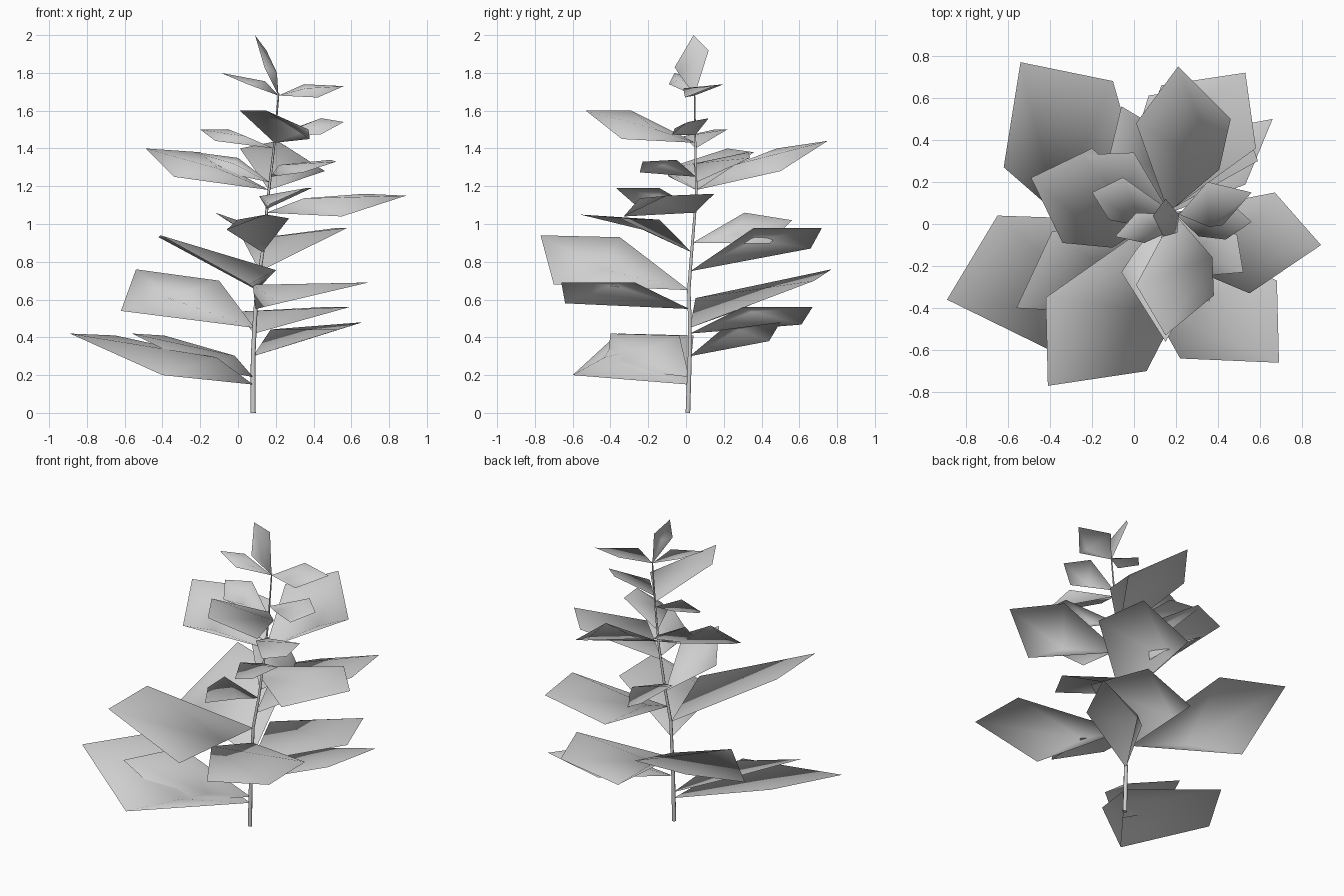
import bpy
import bmesh
from mathutils import Vector

default_cube = bpy.data.objects.get("Cube")
if default_cube:
    bpy.data.objects.remove(default_cube, do_unlink=True)

# One plain grey for the whole plant
grey = bpy.data.materials.new("plain_grey")
grey.use_nodes = True
colour = (0.62, 0.62, 0.62, 1)
grey.diffuse_color = colour
grey.node_tree.nodes["Principled BSDF"].inputs["Base Color"].default_value = colour

# Stem centreline, in hundredths of a unit
STEM_PATH = [Vector(point) / 100 for point in (
    (8, 1, 0), (8, 2, 30), (9, 2, 50), (10, 1.5, 65), (13, 3, 85),
    (16, 5.5, 115), (19, 5, 140), (21.5, 4.5, 169))]


def stem_point(height):
    """Point on the stem at a given height."""
    for low, high in zip(STEM_PATH, STEM_PATH[1:]):
        if height <= high.z:
            return low.lerp(high, (height - low.z) / (high.z - low.z))
    return STEM_PATH[-1].copy()


def build_stem():
    """Slender tapering stem swept along its centreline."""
    curve = bpy.data.curves.new("stem", "CURVE")
    curve.dimensions = "3D"
    curve.bevel_depth = 0.014
    curve.bevel_resolution = 1
    curve.use_fill_caps = True
    spline = curve.splines.new("POLY")
    spline.points.add(len(STEM_PATH) - 1)
    for spline_point, position in zip(spline.points, STEM_PATH):
        spline_point.co = (*position, 1)
        spline_point.radius = 1 - 0.7 * position.z / STEM_PATH[-1].z
    curve.materials.append(grey)
    stem = bpy.data.objects.new("stem", curve)
    bpy.context.collection.objects.link(stem)


def build_leaf(name, height, tip, corner, second_corner=None):
    """Kite-shaped blade fanned around a raised crown near its lower side.

    Without a second corner, the first is mirrored across the midrib."""
    base = stem_point(height / 100)
    midrib = Vector(tip) / 100 - base
    side = Vector(corner) / 100 - base
    if second_corner:
        other_side = Vector(second_corner) / 100 - base
    else:
        other_side = 2 * side.project(midrib) - side
    low, high = sorted((side, other_side), key=lambda offset: offset.z)
    normal = midrib.cross(low).normalized()
    if normal.z < 0:
        normal.negate()
    sideways = low - low.project(midrib)
    crown = midrib * 0.34 + sideways * 0.76 + normal * midrib.length * 0.14

    bm = bmesh.new()
    root, upper, end, lower, peak = [
        bm.verts.new(base + offset)
        for offset in (Vector(), high, midrib, low, crown)]
    rim = (root, upper, end, lower)
    faces = [bm.faces.new((start, stop, peak))
             for start, stop in zip(rim, rim[1:] + rim[:1])]
    for face in faces:
        face.smooth = True
    bm.normal_update()
    if faces[1].normal.z < 0:
        bmesh.ops.reverse_faces(bm, faces=faces)
    mesh = bpy.data.meshes.new(name)
    bm.to_mesh(mesh)
    bm.free()
    mesh.materials.append(grey)
    leaf = bpy.data.objects.new(name, mesh)
    bpy.context.collection.objects.link(leaf)


# Each leaf: height on the stem, tip, one or two side corners (hundredths)
LOWER_LEAVES = (
    (15, (-89, -36, 42), (-40, -60, 20), (-65, 4, 41)),
    (19, (-56, -40, 42), (-20, -42, 24)),
    (30, (66, 50, 48), (34, 44, 38)),
    (42, (45, 67, 56), (59, 30, 56)),
    (45, (-54, 77, 76), (-62, 27, 54), (-10, 68, 70)),
    (55, (69, -66, 69), (68, -27, 69), (22, -64, 58)),
    (65, (-41, -77, 94), (-42, -35, 93), (6, -70, 68)),
)
MIDDLE_LEAVES = (
    (75, (53, 72, 98), (58, 36, 98), (13, 66, 87)),
    (85, (15, -56, 105), (-6, -23, 97), (27, -35, 103)),
    (90, (-6, 56, 102), (-12, 31, 106)),
    (106, (89, -10, 115), (55, -33, 104), (67, 15, 116)),
    (108, (36, -37, 119), (39, -14, 119)),
    (118, (-49, 22, 140), (-34, -9, 125), (-20, 36, 138)),
    (118, (21, 75, 144), (46, 50, 128), (1, 48, 140)),
)
UPPER_LEAVES = (
    (122, (-23, 33, 138), (0, 34, 135)),
    (125, (52, -23, 133), (49, -5, 134)),
    (140, (-20, 15, 150), (-12, 2, 144)),
    (143, (15, -53, 160), (38, -34, 145), (1, -29, 160)),
    (147, (56, 1, 154), (44, 12, 156)),
    (168, (-9, -6, 180), (5, -9, 174)),
    (168, (56, 15, 173), (35, 20, 174)),
    (168, (9, 4, 200), (15, 12, 192), (14, -6, 183)),
)

build_stem()
for tier, leaves in (("lower", LOWER_LEAVES),
                     ("middle", MIDDLE_LEAVES),
                     ("upper", UPPER_LEAVES)):
    for number, leaf_shape in enumerate(leaves, start=1):
        build_leaf(f"{tier}_leaf_{number}", *leaf_shape)
